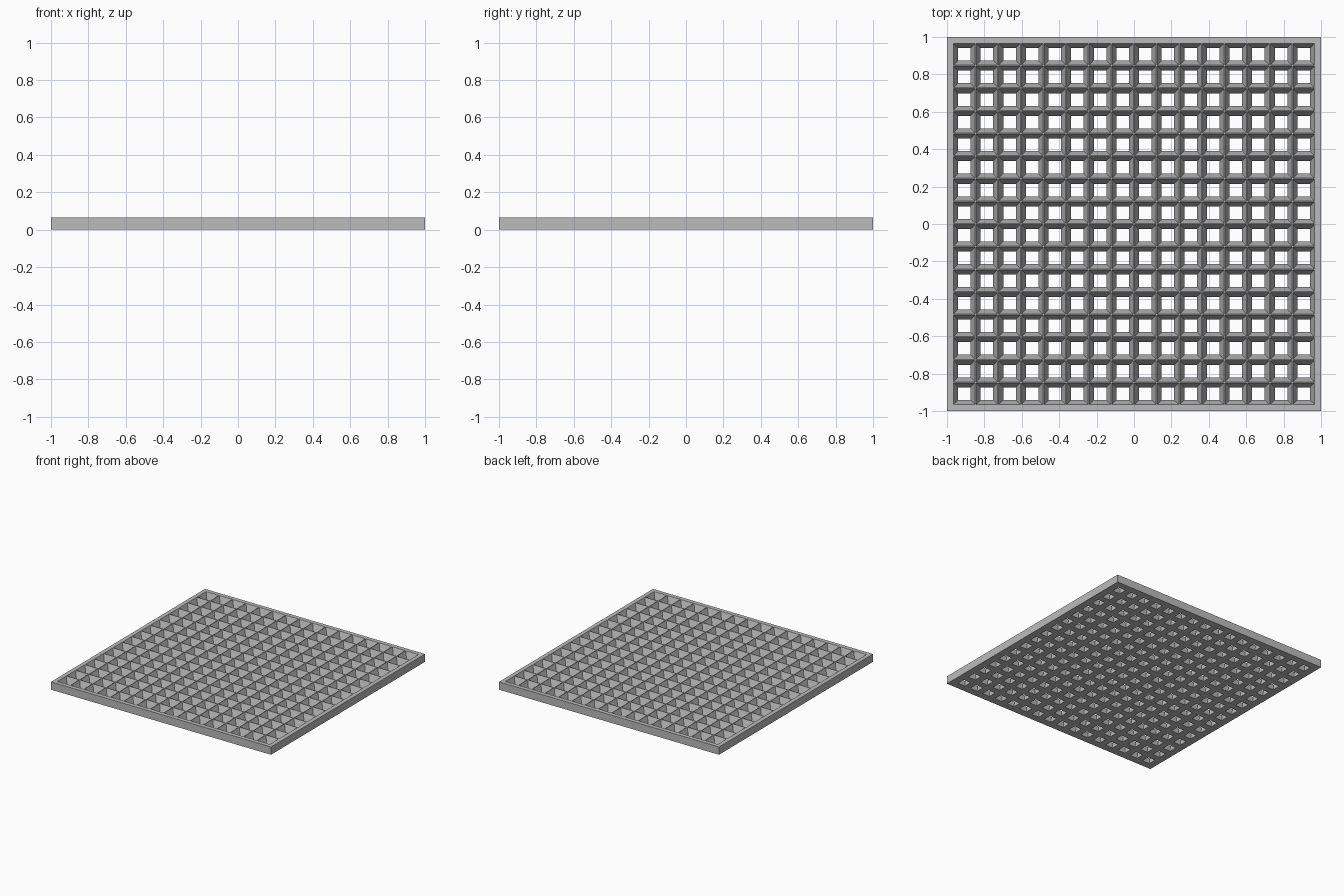
import bpy
import bmesh

cube = bpy.data.objects.get("Cube")
if cube:
    bpy.data.objects.remove(cube, do_unlink=True)

CELLS = 16
PITCH = 0.121
HEIGHT = 0.064
TOP_HALF = 0.0578      # half opening at the top, leaving thin ridges
BOTTOM_HALF = 0.0335   # half opening at the underside

# Plain grey material
grey = bpy.data.materials.new("plain grey")
grey.use_nodes = True
colour = (0.5, 0.5, 0.5, 1)
grey.diffuse_color = colour
bsdf = grey.node_tree.nodes["Principled BSDF"]
bsdf.inputs["Base Color"].default_value = colour
bsdf.inputs["Roughness"].default_value = 0.8


def stops(half):
    """Edge positions of the frame and every opening along one axis."""
    centres = [(i - (CELLS - 1) / 2) * PITCH for i in range(CELLS)]
    return [-1, *(c + s * half for c in centres for s in (-1, 1)), 1]


def layer(bm, half, z):
    line = stops(half)
    return [[bm.verts.new((x, y, z)) for y in line] for x in line]


def corners(grid, i, j):
    return [grid[i][j], grid[i + 1][j], grid[i + 1][j + 1], grid[i][j + 1]]


# Frame and tapered bars as one closed solid
bm = bmesh.new()
top = layer(bm, TOP_HALF, HEIGHT)
bottom = layer(bm, BOTTOM_HALF, 0)
count = 2 * CELLS + 1
for i in range(count):
    for j in range(count):
        upper, lower = corners(top, i, j), corners(bottom, i, j)
        if i % 2 and j % 2:
            # Four sloping walls of an opening
            for k in range(4):
                n = (k + 1) % 4
                bm.faces.new((upper[k], upper[n], lower[n], lower[k]))
        else:
            bm.faces.new(upper)
            bm.faces.new(lower[::-1])

# Outer sides of the frame
for k in range(count):
    for a, b in (((k, 0), (k + 1, 0)), ((k, count), (k + 1, count)),
                 ((0, k), (0, k + 1)), ((count, k), (count, k + 1))):
        bm.faces.new((bottom[a[0]][a[1]], bottom[b[0]][b[1]],
                      top[b[0]][b[1]], top[a[0]][a[1]]))

bmesh.ops.recalc_face_normals(bm, faces=bm.faces)
mesh = bpy.data.meshes.new("grate_panel")
bm.to_mesh(mesh)
bm.free()
mesh.materials.append(grey)
panel = bpy.data.objects.new("grate_panel", mesh)
bpy.context.collection.objects.link(panel)
